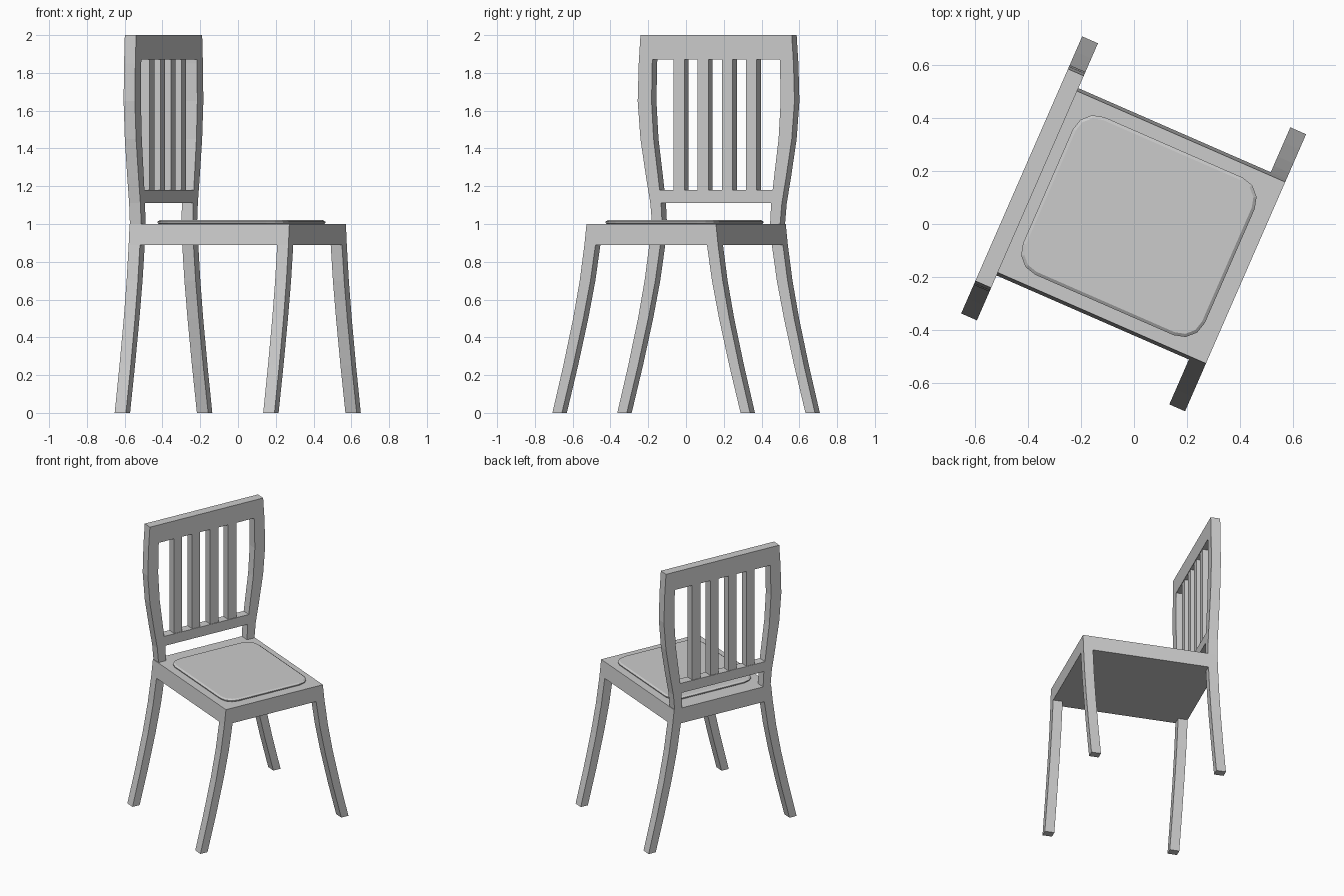
import bpy, bmesh, math

if "Cube" in bpy.data.objects:
    bpy.data.objects.remove(bpy.data.objects["Cube"])

TURN = math.radians(66.4)          # whole chair is turned about z
FRONT, BACK = -0.460, 0.463        # local y limits (chair faces local -y)
THICK = 0.065                      # depth of legs and posts


def finish(name, bm):
    bmesh.ops.recalc_face_normals(bm, faces=bm.faces)
    mesh = bpy.data.meshes.new(name)
    bm.to_mesh(mesh)
    bm.free()
    ob = bpy.data.objects.new(name, mesh)
    ob.rotation_euler.z = TURN
    bpy.context.collection.objects.link(ob)
    return ob


def loft(name, rings):
    """Skin equal-length rings of points and cap both ends."""
    bm = bmesh.new()
    vs = [[bm.verts.new(p) for p in r] for r in rings]
    n = len(vs[0])
    for a, b in zip(vs, vs[1:]):
        for i in range(n):
            j = (i + 1) % n
            bm.faces.new((a[i], a[j], b[j], b[i]))
    bm.faces.new(vs[0][::-1])
    bm.faces.new(vs[-1])
    return finish(name, bm)


def rect(x0, x1, y0, y1, z):
    return [(x0, y0, z), (x1, y0, z), (x1, y1, z), (x0, y1, z)]


def upright(name, profile, side, y0, y1):
    """Curved member from (z, outer x, width) stations."""
    return loft(name, [rect(side * (o - w), side * o, y0, y1, z) for z, o, w in profile])


def inner(profile, z):
    """Inner edge of an upright at height z."""
    for (z0, o0, w0), (z1, o1, w1) in zip(profile, profile[1:]):
        if z0 <= z <= z1:
            t = (z - z0) / (z1 - z0)
            return (o0 - w0) * (1 - t) + (o1 - w1) * t


LEG = [(0, .571, .055), (.25, .508, .057), (.5, .451, .059), (.7, .413, .062), (.89, .386, .064)]
POST = [(1.0, .370, .058), (1.11, .380, .062), (1.25, .405, .070), (1.45, .437, .076),
        (1.65, .453, .080), (1.85, .447, .078), (2.0, .437, .078)]

# Splayed legs and curved back posts, mirrored left and right
for side, tag in ((-1, "left"), (1, "right")):
    upright("front_leg_" + tag, LEG, side, FRONT, FRONT + THICK)
    upright("back_leg_" + tag, LEG, side, BACK - THICK, BACK)
    upright("back_post_" + tag, POST, side, BACK - THICK, BACK)

# Seat slab, slightly flared toward the bottom
loft("seat", [rect(-x, x, FRONT, BACK, z) for x, z in ((.386, .89), (.374, 1.0))])

# Seat pad with rounded corners and a bevelled rim


def pad_ring(inset, z, hx=.325, hy=.375, cy=-.02, r=.09, seg=3):
    pts = []
    for k, (sx, sy) in enumerate(((1, 1), (-1, 1), (-1, -1), (1, -1))):
        for i in range(seg + 1):
            a = math.pi / 2 * (k + i / seg)
            pts.append((sx * (hx - r) + (r - inset) * math.cos(a),
                        cy + sy * (hy - r) + (r - inset) * math.sin(a), z))
    return pts


loft("seat_pad", [pad_ring(.008, 1.0), pad_ring(0, 1.006), pad_ring(0, 1.012), pad_ring(.012, 1.02)])

# Back rails, fitted between the posts
for name, z0, z1 in (("lower_back_rail", 1.11, 1.18), ("top_back_rail", 1.87, 2.0)):
    loft(name, [rect(-inner(POST, z), inner(POST, z), BACK - THICK, BACK, z) for z in (z0, z1)])

# Four vertical slats
for i in range(4):
    x = -.216 + i * .139
    loft(f"back_slat_{i + 1}", [rect(x - .031, x + .031, BACK - .061, BACK - .004, z) for z in (1.18, 1.87)])
